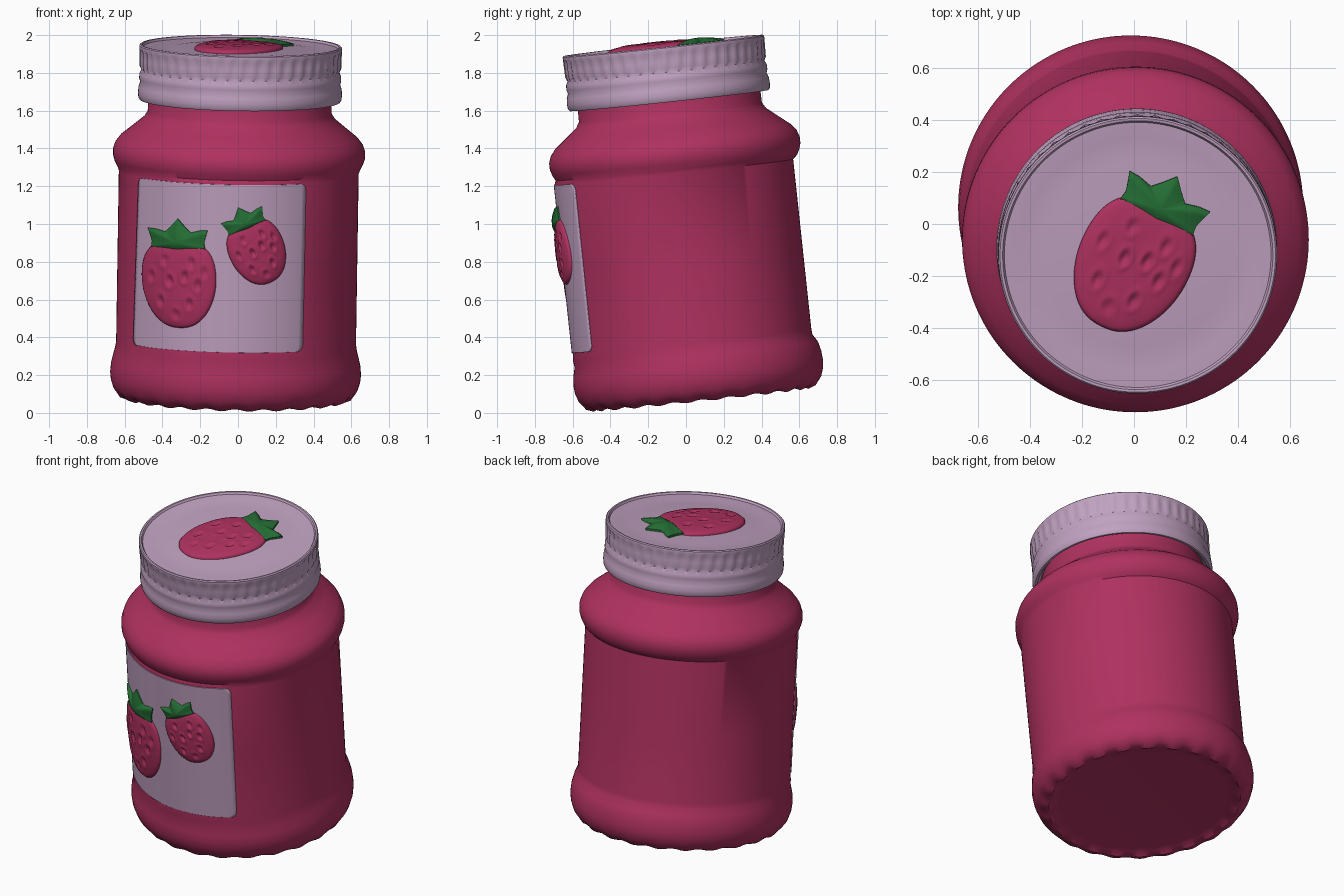
import bpy, bmesh, math
from mathutils import Matrix

if "Cube" in bpy.data.objects:
    bpy.data.objects.remove(bpy.data.objects["Cube"])

# Whole jar leans forward and very slightly sideways
LEAN = (Matrix.Translation((-0.015, 0.08, 0.07))
        @ Matrix.Rotation(math.radians(0.9), 4, 'Y')
        @ Matrix.Rotation(math.radians(6.1), 4, 'X'))
WALL, SHIFT, LID_TOP = 0.635, 0.015, 1.871


def material(name, rgb):
    m = bpy.data.materials.new(name)
    m.diffuse_color = (*rgb, 1)
    m.use_nodes = True
    m.node_tree.nodes["Principled BSDF"].inputs["Base Color"].default_value = m.diffuse_color
    return m


RED = material("strawberry red", (0.43, 0.031, 0.115))
LILAC = material("pale lilac", (0.53, 0.36, 0.53))
GREEN = material("leaf green", (0.018, 0.155, 0.035))


def finish(name, verts, faces, mat, recalc=False, angle=40):
    me = bpy.data.meshes.new(name)
    me.from_pydata([LEAN @ Matrix.Translation(v).translation for v in verts], [], faces)
    if recalc:
        bm = bmesh.new()
        bm.from_mesh(me)
        bmesh.ops.recalc_face_normals(bm, faces=bm.faces)
        bm.to_mesh(me)
        bm.free()
    me.materials.append(mat)
    ob = bpy.data.objects.new(name, me)
    bpy.context.collection.objects.link(ob)
    bpy.ops.object.select_all(action='DESELECT')
    bpy.context.view_layer.objects.active = ob
    ob.select_set(True)
    bpy.ops.object.shade_smooth_by_angle(angle=math.radians(angle))
    return ob


def lathe(name, profile, segs, mat, tweak, close=False):
    """Spin (r, h) points; tweak(r, h, angle) gives the final point."""
    verts, faces = [], []
    n = len(profile)
    for r, h in profile:
        verts += [tweak(r, h, 2 * math.pi * i / segs) for i in range(segs)]
    for j in range(n if close else n - 1):
        k = (j + 1) % n
        for i in range(segs):
            i2 = (i + 1) % segs
            faces.append((j * segs + i, j * segs + i2, k * segs + i2, k * segs + i))
    if not close:
        faces += [tuple(range(segs)), tuple(range((n - 1) * segs, n * segs))]
    return finish(name, verts, faces, mat, True)


# Jar body: rippled foot, slightly recessed wall, sloping shoulder and neck
def body_point(r, h, a):
    y = r * math.sin(a)
    if 0.27 < h < 1.22:
        y -= SHIFT
    if h < 0.03 and r > 0.55:
        h += 0.006 * math.cos(24 * a)
    return (r * math.cos(a), y, h)


lathe("jar_body", [
    (0.5, 0.022), (0.545, 0.018), (0.575, 0.004), (0.615, 0.018), (0.645, 0.055),
    (0.66, 0.1), (0.664, 0.14), (0.66, 0.19), (0.648, 0.24), (0.638, 0.28),
    (WALL, 0.31), (WALL, 0.75), (WALL, 1.215), (0.643, 1.235), (0.658, 1.265),
    (0.667, 1.295), (0.667, 1.33), (0.655, 1.365), (0.628, 1.4), (0.56, 1.455),
    (0.505, 1.5), (0.487, 1.53), (0.485, 1.64)], 144, RED, body_point)


# Screw lid with fine ribs around its upper band
def lid_point(r, h, a):
    if 1.765 < h < 1.86 and r > 0.52:
        r += 0.005 * math.cos(48 * a)
    return (r * math.cos(a), r * math.sin(a), h)


lathe("lid", [
    (0.49, 1.63), (0.515, 1.595), (0.53, 1.593), (0.538, 1.605), (0.54, 1.63),
    (0.538, 1.66), (0.529, 1.685), (0.535, 1.705), (0.534, 1.73), (0.524, 1.75),
    (0.529, 1.77), (0.53, 1.81), (0.531, 1.85), (0.537, 1.865), (0.536, 1.88),
    (0.53, 1.886), (0.52, 1.885), (0.513, 1.873), (0.45, LID_TOP),
    (0.41, LID_TOP - 0.004), (0.36, LID_TOP), (0.1, LID_TOP)], 192, LILAC, lid_point)


# Surfaces that decoration can be laid on
def on_wall(x, h, d):
    a = math.asin(x / WALL)
    return ((WALL + d) * math.sin(a), -(WALL + d) * math.cos(a) - SHIFT, h)


def on_lid(x, y, d):
    return (x, y, LID_TOP + d)


# Label: thin curved plate with rounded corners
def label():
    nu, nv, rc = 40, 40, 0.035
    lo, hi = 0.32, 1.213
    verts, faces = [], []
    for j in range(nv + 1):
        t = (1 - math.cos(math.pi * j / nv)) / 2
        edge = min(t, 1 - t) * (hi - lo)
        inset = rc - math.sqrt(rc * rc - (rc - edge) ** 2) if edge < rc else 0
        a0 = math.radians(-58.5 + 2.5 * t) + inset / WALL
        a1 = math.radians(33.5 + 0.5 * t) - inset / WALL
        for i in range(nu + 1):
            a = a0 + (a1 - a0) * i / nu
            r = WALL + 0.005
            verts.append((r * math.sin(a), -r * math.cos(a) - SHIFT, lo + t * (hi - lo)))
    w = nu + 1
    for j in range(nv):
        for i in range(nu):
            b = j * w + i
            faces.append((b, b + 1, b + 1 + w, b + w))
    ob = finish("label", verts, faces, LILAC)
    mod = ob.modifiers.new("thickness", 'SOLIDIFY')
    mod.thickness, mod.offset = 0.006, -1


label()


def dome(name, outline, centre, rings, height, surface, place, mat):
    """Fill a star-shaped outline with a raised cushion laid on a surface."""
    cx, cy, rot, s = place
    c, sn = math.cos(math.radians(rot)), math.sin(math.radians(rot))
    n = len(outline)

    def put(x, y, d):
        return surface(cx + s * (x * c - y * sn), cy + s * (x * sn + y * c), d)
    verts, faces = [put(*centre, height(*centre, 0))], []
    for k in range(1, rings + 1):
        f = k / rings
        for x, y in outline:
            px, py = centre[0] + f * (x - centre[0]), centre[1] + f * (y - centre[1])
            verts.append(put(px, py, height(px, py, f)))
    for x, y in outline:  # skirt sunk into the surface
        verts.append(put(x, y, -0.006))
    for i in range(n):
        faces.append((0, 1 + i, 1 + (i + 1) % n))
    for k in range(rings):
        for i in range(n):
            a, b = 1 + k * n, 1 + (k + 1) * n
            i2 = (i + 1) % n
            faces.append((a + i, b + i, b + i2, a + i2))
    finish(name, verts, faces, mat, angle=60)


SEEDS = [(-0.06, 0.13), (0.075, 0.12), (-0.13, 0.04), (-0.035, 0.02), (0.04, 0.045),
         (0.105, 0.0), (-0.085, -0.09), (0.06, -0.1), (0.14, 0.07), (-0.01, -0.16)]
TIPS = [(-0.14, 0.19), (0, 0.172), (0.14, 0.19), (0.135, 0.225), (0.155, 0.292), (0.115, 0.29),
        (0.066, 0.278), (0.035, 0.31), (0, 0.35), (-0.035, 0.31), (-0.066, 0.278),
        (-0.115, 0.29), (-0.155, 0.292), (-0.135, 0.225)]


def berry_height(x, y, f):
    h = 0.008 + 0.027 * math.sqrt(max(0, 1 - f ** 3))
    for sx, sy in SEEDS:
        u, v = (x - sx) / 0.014, (y - sy) / 0.024
        q = u * u + v * v
        h += (-0.013 * math.exp(-q) + 0.004 * math.exp(-(math.sqrt(q) - 1.6) ** 2 * 3)) * (1 - f ** 6)
    return h


def leaf_height(x, y, f):
    return 0.012 + 0.026 * (1 - f * f)


def strawberry(name, surface, place):
    egg = []
    for i in range(72):
        a = 2 * math.pi * i / 72
        ca, sa = math.cos(a), math.sin(a)
        p = 0.62 if sa > 0 else 0.85
        egg.append((math.copysign(abs(ca) ** p, ca) * 0.193 * (1 + 0.1 * sa), 0.23 * sa))
    dome(name + "_fruit", egg, (0, 0), 28, berry_height, surface, place, RED)
    crown = []
    for (x0, y0), (x1, y1) in zip(TIPS, TIPS[1:] + TIPS[:1]):
        crown += [(x0 + (x1 - x0) * t / 3, y0 + (y1 - y0) * t / 3) for t in range(3)]
    dome(name + "_leaves", crown, (0, 0.225), 6, leaf_height, surface, place, GREEN)


# Two strawberries on the label, one on the lid: centre x, centre y, turn, scale
strawberry("large_label_strawberry", on_wall, (-0.303, 0.67, 2, 1.0))
strawberry("small_label_strawberry", on_wall, (0.107, 0.853, 24, 0.75))
strawberry("lid_strawberry", on_lid, (-0.025, -0.045, -27, 1.12))
